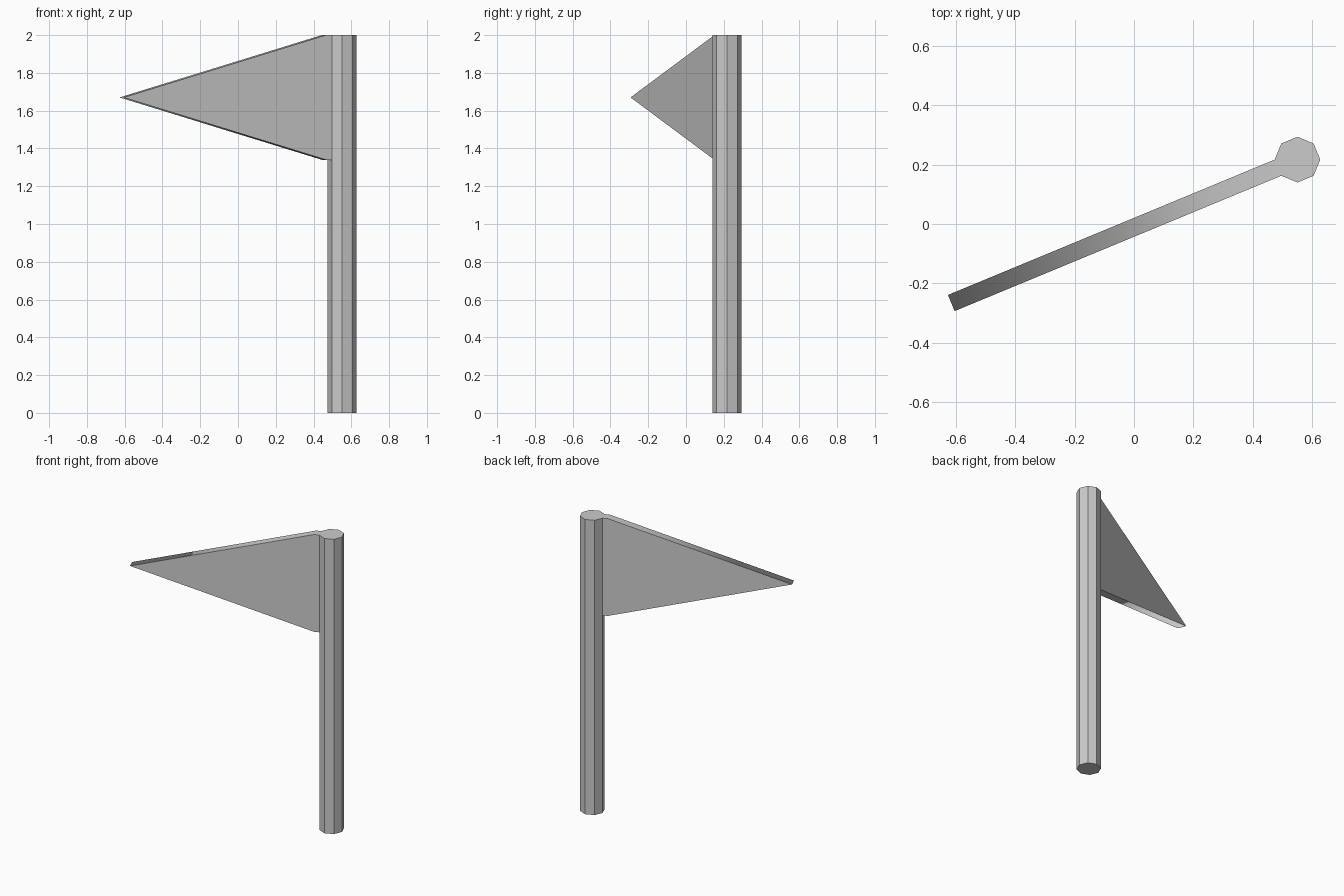
import bpy, bmesh, math
from mathutils import Vector, Matrix

if "Cube" in bpy.data.objects:
    bpy.data.objects.remove(bpy.data.objects["Cube"])

CX, CY, R = 0.551, 0.217, 0.077        # pole centre and radius
H, FLAG_BOTTOM, TIP_Z = 2.0, 1.34, 1.67
STUB, LENGTH = 0.033, 1.192            # straight hem, full flag length
a = math.radians(202.5)
out = Vector((math.cos(a), math.sin(a), 0))   # direction the flag flies

bm = bmesh.new()

# Octagonal pole
bmesh.ops.create_cone(bm, cap_ends=True, segments=8, radius1=R, radius2=R,
                      depth=H, matrix=Matrix.Translation((CX, CY, H / 2)))
bm.normal_update()

# Split the side facing the flag where the flag's lower edge starts
side = max(bm.faces, key=lambda f: f.normal.dot(out))
bmesh.ops.bisect_plane(bm, geom=[side, *side.edges, *side.verts],
                       plane_co=(0, 0, FLAG_BOTTOM), plane_no=(0, 0, 1))
bm.normal_update()
face = max((f for f in bm.faces if f.normal.dot(out) > 0.99),
           key=lambda f: f.calc_center_median().z)


def pull(face, distance):
    """Extrude a face along the flag direction and return the new end face."""
    new = bmesh.ops.extrude_discrete_faces(bm, faces=[face])["faces"][0]
    bmesh.ops.translate(bm, verts=new.verts, vec=out * distance)
    return new


# Pennant: short hem, then a long taper closing to an edge
face = pull(face, STUB)
face = pull(face, LENGTH - STUB)
for v in face.verts:
    v.co.z = TIP_Z
bmesh.ops.remove_doubles(bm, verts=bm.verts, dist=1e-4)
bm.normal_update()

# Smooth only along the narrow rim of the flag, all other edges stay sharp
across = Vector((-out.y, out.x, 0))
start = Vector((CX, CY, 0)).dot(out) + R
for f in bm.faces:
    f.smooth = (f.calc_center_median().dot(out) > start
                and abs(f.normal.dot(across)) < 0.1)
for e in bm.edges:
    e.smooth = all(f.smooth for f in e.link_faces)

mesh = bpy.data.meshes.new("pennant_on_pole")
bm.to_mesh(mesh)
bm.free()
obj = bpy.data.objects.new("pennant_on_pole", mesh)
bpy.context.collection.objects.link(obj)
